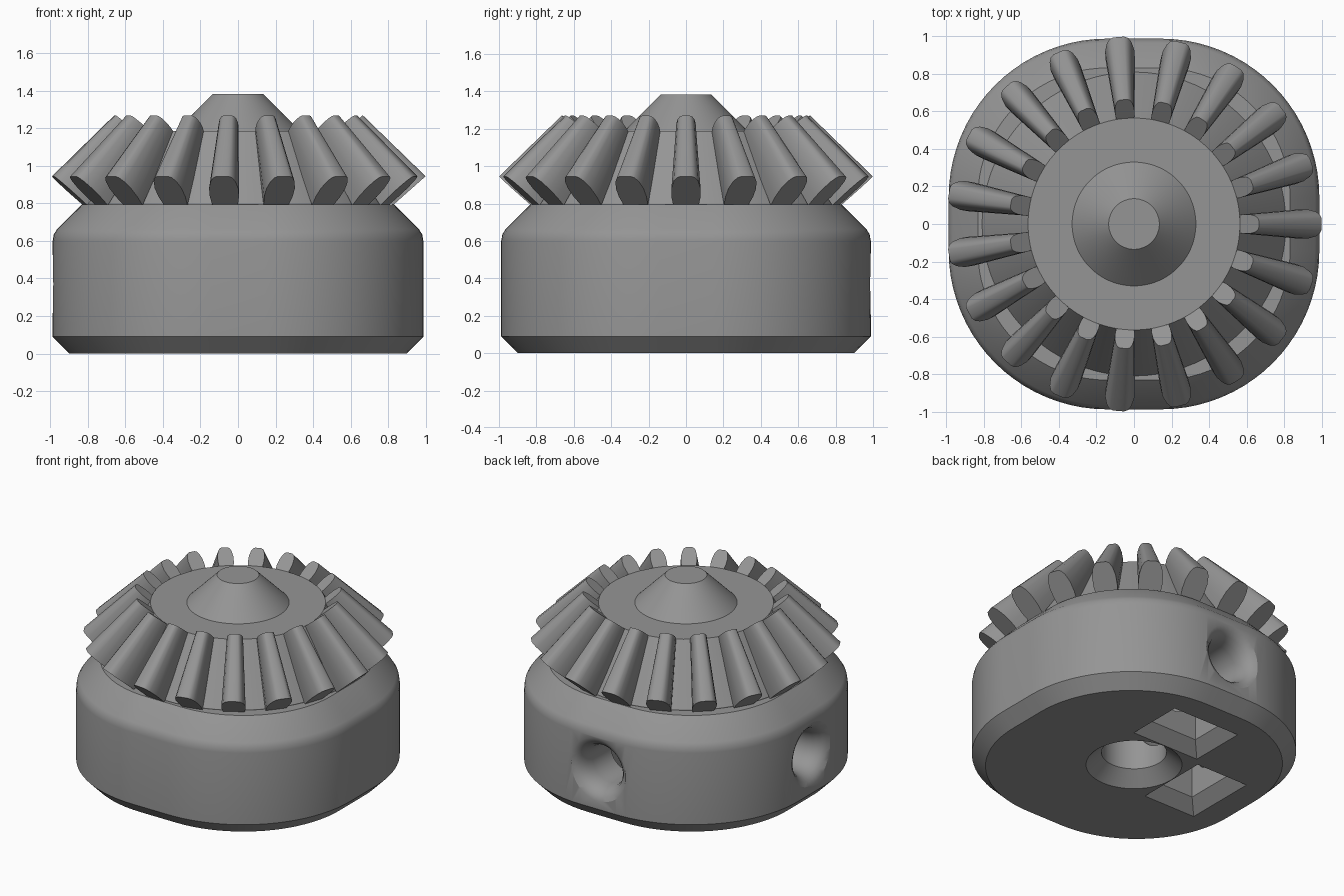
import bpy, bmesh, math
from mathutils import Matrix, Vector

if "Cube" in bpy.data.objects:
    bpy.data.objects.remove(bpy.data.objects["Cube"])

grey = bpy.data.materials.new("mid grey")
grey.diffuse_color = (0.3, 0.3, 0.3, 1)
grey.use_nodes = True
grey.node_tree.nodes["Principled BSDF"].inputs["Base Color"].default_value = grey.diffuse_color


def loft(bm, rings):
    """Skin a list of closed rings and cap both ends."""
    vs = [[bm.verts.new(p) for p in ring] for ring in rings]
    n = len(vs[0])
    for a, b in zip(vs, vs[1:]):
        for i in range(n):
            bm.faces.new((a[i], a[(i + 1) % n], b[(i + 1) % n], b[i]))
    bm.faces.new(vs[0][::-1])
    bm.faces.new(vs[-1])


def finish(name, bm, angle=30):
    bmesh.ops.recalc_face_normals(bm, faces=bm.faces)
    me = bpy.data.meshes.new(name)
    bm.to_mesh(me)
    bm.free()
    ob = bpy.data.objects.new(name, me)
    bpy.context.collection.objects.link(ob)
    me.materials.append(grey)
    smooth(ob, angle)
    return ob


def smooth(ob, angle=30):
    bpy.ops.object.select_all(action='DESELECT')
    ob.select_set(True)
    bpy.context.view_layer.objects.active = ob
    bpy.ops.object.shade_smooth_by_angle(angle=math.radians(angle))


def circle(r, z, n):
    return [Vector((r * math.cos(2 * math.pi * i / n), r * math.sin(2 * math.pi * i / n), z))
            for i in range(n)]


def rounded_square(half, z, flat=0.143, seg=20):
    """Square outline with large corner arcs and short flats."""
    pts = []
    for q in range(4):
        cx = flat * (1 if q in (0, 3) else -1)
        cy = flat * (1 if q in (0, 1) else -1)
        for i in range(seg + 1):
            a = math.pi / 2 * (q + i / seg)
            pts.append(Vector((cx + (half - flat) * math.cos(a), cy + (half - flat) * math.sin(a), z)))
    return pts


def rectangle(cx, cy, w, d, z):
    return [Vector((cx + sx * w / 2, cy + sy * d / 2, z))
            for sx, sy in ((-1, -1), (1, -1), (1, 1), (-1, 1))]


def lathe(name, profile, n=64):
    bm = bmesh.new()
    loft(bm, [circle(r, z, n) for r, z in profile])
    return finish(name, bm)


# Hub body: chamfered bottom, softly rounded shoulder
bm = bmesh.new()
loft(bm, [rounded_square(h, z) for h, z in
          ((0.9, 0), (0.988, 0.09), (0.988, 0.6), (0.982, 0.635), (0.965, 0.662), (0.832, 0.795))])
body = finish("hub_body", bm)

# Cutters: shaft bore, then a screw hole and nut pocket on two sides
cutters = [lathe("bore_cutter", [(0.41, -0.1), (0.31, 0), (0.21, 0.09), (0.21, 0.74)], 48)]
for k in range(2):
    turn = Matrix.Rotation(k * math.pi / 2, 4, 'Z')
    hole = lathe("screw_hole_cutter",
                 [(0.14, 0.1), (0.14, 0.85), (0.147, 0.9), (0.165, 0.945), (0.19, 0.972),
                  (0.225, 0.99), (0.25, 1.1)], 40)
    hole.data.transform(turn @ Matrix.Translation((0, 0, 0.37)) @ Matrix.Rotation(-math.pi / 2, 4, 'X'))
    bm = bmesh.new()
    loft(bm, [rectangle(0, 0.52, w, d, z) for w, d, z in
              ((0.62, 0.5, -0.05), (0.53, 0.41, 0), (0.37, 0.25, 0.08), (0.37, 0.25, 0.57))])
    pocket = finish("nut_pocket_cutter", bm)
    pocket.data.transform(turn)
    cutters += [hole, pocket]

for c in cutters:
    c.hide_render = True
    mod = body.modifiers.new("cut", 'BOOLEAN')
    mod.operation = 'DIFFERENCE'
    mod.solver = 'EXACT'
    mod.object = c
    bpy.context.view_layer.objects.active = body
    bpy.ops.object.modifier_apply(modifier=mod.name)
    bpy.data.objects.remove(c)
smooth(body)

# Gear root cone with raised centre boss
lathe("gear_cone", [(0.81, 0.77), (0.81, 0.8), (0.565, 1.187), (0.33, 1.187), (0.135, 1.383)], 76)

# Teeth: rounded section that shrinks towards the top of the cone
SECTION = [(0.068, 0), (0.078, 0.3), (0.078, 0.58), (0.066, 0.82), (0.05, 0.95), (0.03, 1)]
section = SECTION + [(-w, h) for w, h in reversed(SECTION)]


def tooth_ring(base, tip, scale):
    return [Vector((base[0] + (tip[0] - base[0]) * h, w * scale, base[1] + (tip[1] - base[1]) * h))
            for w, h in section]


TEETH = 19
bm = bmesh.new()
for k in range(TEETH):
    turn = Matrix.Rotation(2 * math.pi * k / TEETH, 3, 'Z')
    rings = [tooth_ring((0.825, 0.79), (1.0, 0.945), 1.0),
             tooth_ring((0.55, 1.175), (0.665, 1.27), 0.66)]
    loft(bm, [[turn @ p for p in ring] for ring in rings])
finish("gear_teeth", bm, 40)
